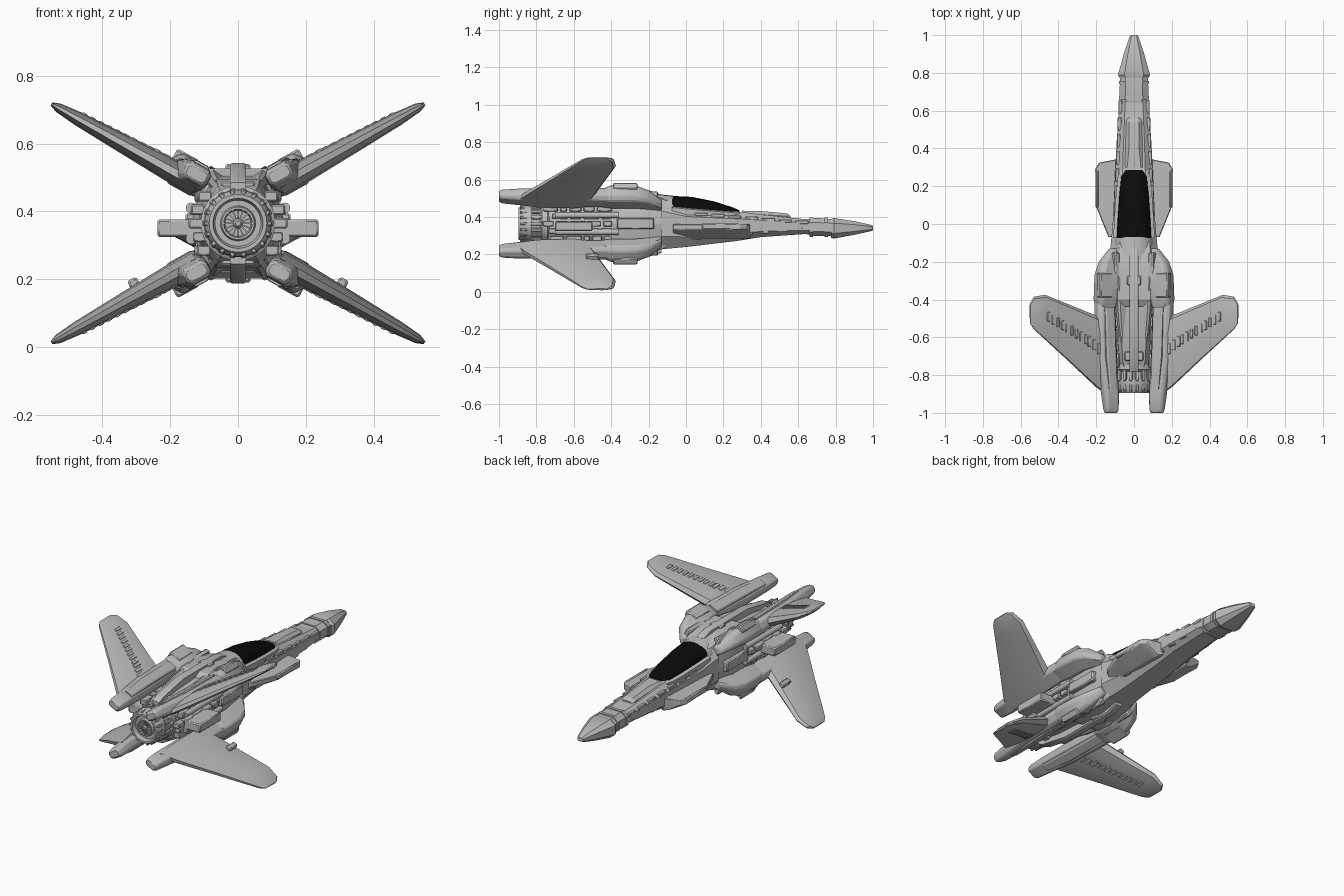
import bpy, bmesh, math, random
from mathutils import Vector, Matrix

random.seed(4)
if "Cube" in bpy.data.objects:
    bpy.data.objects.remove(bpy.data.objects["Cube"], do_unlink=True)

AXIS = 0.365                                   # height of the thrust axis
SLOPE = 0.555                                  # wing rise per unit of span
TILT = math.atan(SLOPE)
QUADS = {"upper_left": (1, 1), "upper_right": (-1, 1),
         "lower_left": (1, -1), "lower_right": (-1, -1)}
PAIR = {"left": (1, 1), "right": (-1, 1)}
STACK = {"top": (1, 1), "bottom": (1, -1)}
parts = []


def material(name, value, rough):
    m = bpy.data.materials.new(name)
    m.use_nodes = True
    m.diffuse_color = (value, value, value, 1)
    node = m.node_tree.nodes["Principled BSDF"]
    node.inputs["Base Color"].default_value = m.diffuse_color
    node.inputs["Roughness"].default_value = rough
    return m


GREY = material("hull_grey", 0.5, 0.6)
BLACK = material("canopy_black", 0.003, 0.4)


def finish(name, bm, mat=GREY, copies=None, bevel=0.0):
    """Turn the bmesh into one object, or one mirrored object per copy."""
    for suffix, (sx, sz) in (copies or {"": (1, 1)}).items():
        b = bm.copy()
        for v in b.verts:
            v.co = Vector((v.co.x * sx, v.co.y, AXIS + (v.co.z - AXIS) * sz))
        bmesh.ops.recalc_face_normals(b, faces=b.faces)
        mesh = bpy.data.meshes.new(name)
        b.to_mesh(mesh)
        b.free()
        mesh.materials.append(mat)
        ob = bpy.data.objects.new(suffix + "_" + name if suffix else name, mesh)
        bpy.context.scene.collection.objects.link(ob)
        if bevel:
            mod = ob.modifiers.new("edge_bevel", "BEVEL")
            mod.width, mod.segments = bevel, 1
        parts.append(ob)
    bm.free()


def add_box(bm, centre, size, roll=0.0):
    m = Matrix.Translation(centre) @ Matrix.Rotation(-roll, 4, "Y") @ Matrix.Diagonal((*size, 1))
    bmesh.ops.create_cube(bm, size=1, matrix=m)


def box(name, centre, size, roll=0.0, copies=None, bevel=0.006):
    bm = bmesh.new()
    add_box(bm, centre, size, roll)
    finish(name, bm, GREY, copies, bevel)


def loft(name, rings, mat=GREY, copies=None, bevel=0.0):
    bm = bmesh.new()
    loops = [[bm.verts.new(p) for p in ring] for ring in rings]
    n = len(loops[0])
    for a, b in zip(loops, loops[1:]):
        for i in range(n):
            bm.faces.new((a[i], a[(i + 1) % n], b[(i + 1) % n], b[i]))
    bm.faces.new(loops[0])
    bm.faces.new(loops[-1][::-1])
    finish(name, bm, mat, copies, bevel)


def octagon(y, hw, lo, hi, cx=0.4, cz=0.5):
    """Chamfered rectangle across the fuselage."""
    mid, hh = (lo + hi) / 2, (hi - lo) / 2
    corner = [(1, 1 - cz), (1 - cx, 1)]
    pts = corner + [(-a, b) for a, b in corner[::-1]]
    pts += [(-a, -b) for a, b in pts]
    return [Vector((a * hw, y, mid + b * hh)) for a, b in pts]


def tilted(y, x, z, half_span, half_thick):
    """Chamfered section laid along the wing slope."""
    turn = Matrix.Rotation(-TILT, 3, "Y")
    return [turn @ (p - Vector((0, y, 0))) + Vector((x, y, z))
            for p in octagon(y, half_span, -half_thick, half_thick, 0.3, 0.5)]


def circle(y, r, n=32):
    return [Vector((r * math.cos(t * math.tau / n), y, AXIS + r * math.sin(t * math.tau / n)))
            for t in range(n)]


# Nose cone, collar and forward fuselage
loft("nose_cone", [octagon(*s) for s in ((0.775, .078, .29, .39), (0.79, .085, .285, .395),
     (0.9, .054, .305, .378), (0.99, .024, .325, .358), (1.0, .018, .33, .352))])
loft("nose_collar", [octagon(*s) for s in ((0.64, .07, .31, .388), (0.69, .077, .298, .396),
     (0.775, .074, .298, .39))])
loft("forward_fuselage", [octagon(*s) for s in ((0.69, .075, .313, .383), (0.4, .094, .293, .414),
     (0.27, .1, .272, .43), (0, .113, .24, .458), (-.13, .125, .228, .5))])
loft("nose_top_housing", [octagon(*s) for s in ((0.56, .035, .36, .405), (0.54, .042, .36, .42),
     (0.4, .045, .36, .432), (0.3, .06, .36, .434))])
for k, y in enumerate((0.66, 0.74)):
    loft(f"nose_band_{k}", [octagon(yy, .08, .294, .398) for yy in (y, y + 0.018)])
bm = bmesh.new()
for i in range(7):
    add_box(bm, (.072 + .0042 * i, .62 - .09 * i, .372 + .007 * i), (.02, .07, .018))
    add_box(bm, (.072 + .0045 * i, .6 - .09 * i, .335 - .008 * i), (.018, .05, .014))
finish("nose_side_plates", bm, GREY, PAIR, .003)

# Canopy glass with its frame
arch = lambda y, hw, lo, hi: [Vector((hw * math.cos(t * math.pi / 10), y,
                              lo + (hi - lo) * math.sin(t * math.pi / 10) ** .8)) for t in range(11)]
glass = ((.285, .055, .415, .436), (.25, .07, .418, .452), (.15, .08, .425, .484),
         (.03, .088, .435, .508), (-.075, .094, .445, .513))
loft("canopy_glass", [arch(*s) for s in glass], BLACK)
loft("canopy_rail", [[Vector((hw + dx, y, lo + dz)) for dx, dz in
     ((-.008, -.03), (.016, -.03), (.016, .006), (-.002, .012))] for y, hw, lo, hi in glass],
     GREY, PAIR)
loft("canopy_rear_hood", [arch(*s) for s in ((-.07, .1, .42, .515), (-.1, .105, .42, .518),
     (-.2, .1, .42, .525))])

# Side winglets, sloping underneath to the hull
outline = ((.08, .345), (.185, .325), (.206, .29), (.196, .08), (.135, -.07), (.08, -.07))
loft("winglet", [[Vector((.08 + (x - .08) * f, y, z)) for x, y in outline]
     for z, f in ((.285, .25), (.335, 1), (.362, 1))], GREY, PAIR, .004)
box("winglet_edge", (.196, .185, .35), (.016, .2, .034), 0, PAIR)

# Hexagonal centre hull and tail core
loft("centre_hull", [octagon(y, hw, AXIS - h, AXIS + h, .32, .97) for y, hw, h in
     ((-.09, .118, .125), (-.17, .132, .15), (-.24, .137, .162), (-.4, .137, .162), (-.44, .12, .14))],
     GREY, None, .006)
loft("tail_core", [octagon(y, hw, AXIS - h, AXIS + h, .4, .6) for y, hw, h in
     ((-.42, .115, .14), (-.6, .108, .13), (-.72, .1, .112), (-.76, .085, .095))])
loft("spine", [octagon(y, .024, AXIS + .08, AXIS + t, .3, .1) for y, t in
     ((-.13, .155), (-.2, .178), (-.55, .178), (-.74, .14), (-.78, .12))], GREY, STACK)
box("spine_clamp", (0, -.3, AXIS + .16), (.075, .05, .03), 0, STACK)
box("spine_tail_clamp", (0, -.7, AXIS + .11), (.1, .05, .03), 0, STACK)
loft("spine_flank", [tilted(*s) for s in ((-.2, .075, .49, .02, .015), (-.3, .07, .5, .035, .025),
     (-.5, .06, .485, .03, .02), (-.66, .05, .465, .02, .015))], GREY, QUADS)

# Shoulders joining hull and wings
loft("shoulder", [tilted(*s) for s in ((-.13, .1, .46, .03, .025), (-.2, .13, .492, .055, .04),
     (-.27, .145, .508, .06, .05), (-.4, .15, .508, .06, .05), (-.46, .15, .5, .05, .035))],
     GREY, QUADS, .006)
box("shoulder_block", (.155, -.325, .55), (.075, .13, .04), TILT, QUADS)
box("shoulder_strut", (.1, -.25, .51), (.03, .2, .05), TILT, QUADS)
box("hull_side_plate", (.135, -.27, AXIS), (.04, .2, .06), 0, PAIR)


# Wings
def on_wing(x, y, off=0.0):
    return Vector((x - off * math.sin(TILT), y, .717 + (x - .55) * SLOPE + off * math.cos(TILT)))


def wing_ring(x, lead, trail, t):
    shape = ((0, 0), (.06, .75), (.25, 1), (.7, .85), (1, .3),
             (1, -.3), (.7, -.85), (.25, -1), (.06, -.75))
    return [on_wing(x, lead + (trail - lead) * f, t * h) for f, h in shape]


loft("wing", [wing_ring(*s) for s in ((.12, -.5, -.92, .036), (.2, -.485, -.86, .035),
     (.36, -.42, -.71, .027), (.47, -.375, -.61, .021), (.53, -.385, -.555, .014),
     (.55, -.42, -.525, .005))], GREY, QUADS)
loft("wing_root_fairing", [tilted(*s) for s in ((-.375, .15, .505, .045, .028),
     (-.42, .155, .505, .053, .04), (-.7, .145, .505, .055, .036), (-.9, .127, .508, .045, .034),
     (-.98, .122, .51, .04, .028), (-1.0, .122, .51, .035, .02))], GREY, QUADS, .004)
loft("wing_root_panel", [tilted(*s) for s in ((-.44, .13, .535, .03, .012),
     (-.7, .122, .538, .03, .012), (-.88, .11, .535, .024, .008))], GREY, QUADS)
bm = bmesh.new()
for i in range(9):                             # vent slats along the span
    x = .27 + i * .024
    add_box(bm, on_wing(x, -.61 + (x - .27) * .62, .026 - i * .0011), (.016, .05, .014), TILT)
for i in range(3):                             # hatch covers near the root
    add_box(bm, on_wing(.2 + i * .026, -.66 + i * .02, .03), (.02, .055, .01), TILT)
finish("wing_vents", bm, GREY, QUADS, .002)
box("wing_actuator", on_wing(.29, -.5, -.035), (.03, .07, .03), TILT,
    {k: v for k, v in QUADS.items() if v[1] < 0})

# Side pods and machinery between the wings
box("side_pod", (.165, -.6, .351), (.146, .2, .052), 0, PAIR)
box("side_pod_cap", (.222, -.6, .351), (.02, .16, .04), 0, PAIR)
bm = bmesh.new()
for row in range(5):
    y = -.39
    while y > -.72:
        length = random.uniform(.04, .1)
        x = .123 - .013 * abs(row - 2) + random.uniform(0, .014)
        add_box(bm, (x, y - length / 2, .285 + row * .04), (.04, length - .012, .03))
        y -= length
finish("side_machinery", bm, GREY, PAIR, .004)
for k, z in enumerate((AXIS - .045, AXIS + .045)):
    bm = bmesh.new()
    turn = Matrix.Translation((.138, -.53, z)) @ Matrix.Rotation(math.pi / 2, 4, "X")
    bmesh.ops.create_cone(bm, cap_ends=True, segments=14, radius1=.016, radius2=.016,
                          depth=.34, matrix=turn)
    finish(f"side_pipe_{k}", bm, GREY, PAIR)

# Engine nozzle with ring teeth and turbine spokes
loft("engine_nozzle", [circle(*s) for s in ((-.72, .09), (-.74, .11), (-.77, .11), (-.78, .094),
     (-.82, .094), (-.83, .1), (-.87, .098), (-.895, .085), (-.895, .074), (-.87, .068),
     (-.87, .052), (-.885, .048), (-.885, .042), (-.85, .038))])
loft("engine_hub", [circle(*s, 16) for s in ((-.83, .016), (-.88, .015), (-.89, .008))])


def radial(name, count, r, y, size, bevel=.003):
    bm = bmesh.new()
    for i in range(count):
        a = i * math.tau / count
        add_box(bm, (r * math.cos(a), y, AXIS + r * math.sin(a)), size, a)
    finish(name, bm, GREY, None, bevel)


radial("engine_spokes", 16, .027, -.87, (.034, .025, .004), 0)
radial("engine_teeth", 18, .093, -.8, (.022, .06, .02))
radial("engine_lip_teeth", 18, .09, -.868, (.02, .04, .014))

# Smooth shading that keeps hard edges
bpy.ops.object.select_all(action="DESELECT")
for ob in parts:
    ob.select_set(True)
bpy.context.view_layer.objects.active = parts[0]
bpy.ops.object.shade_smooth_by_angle(angle=math.radians(28))
